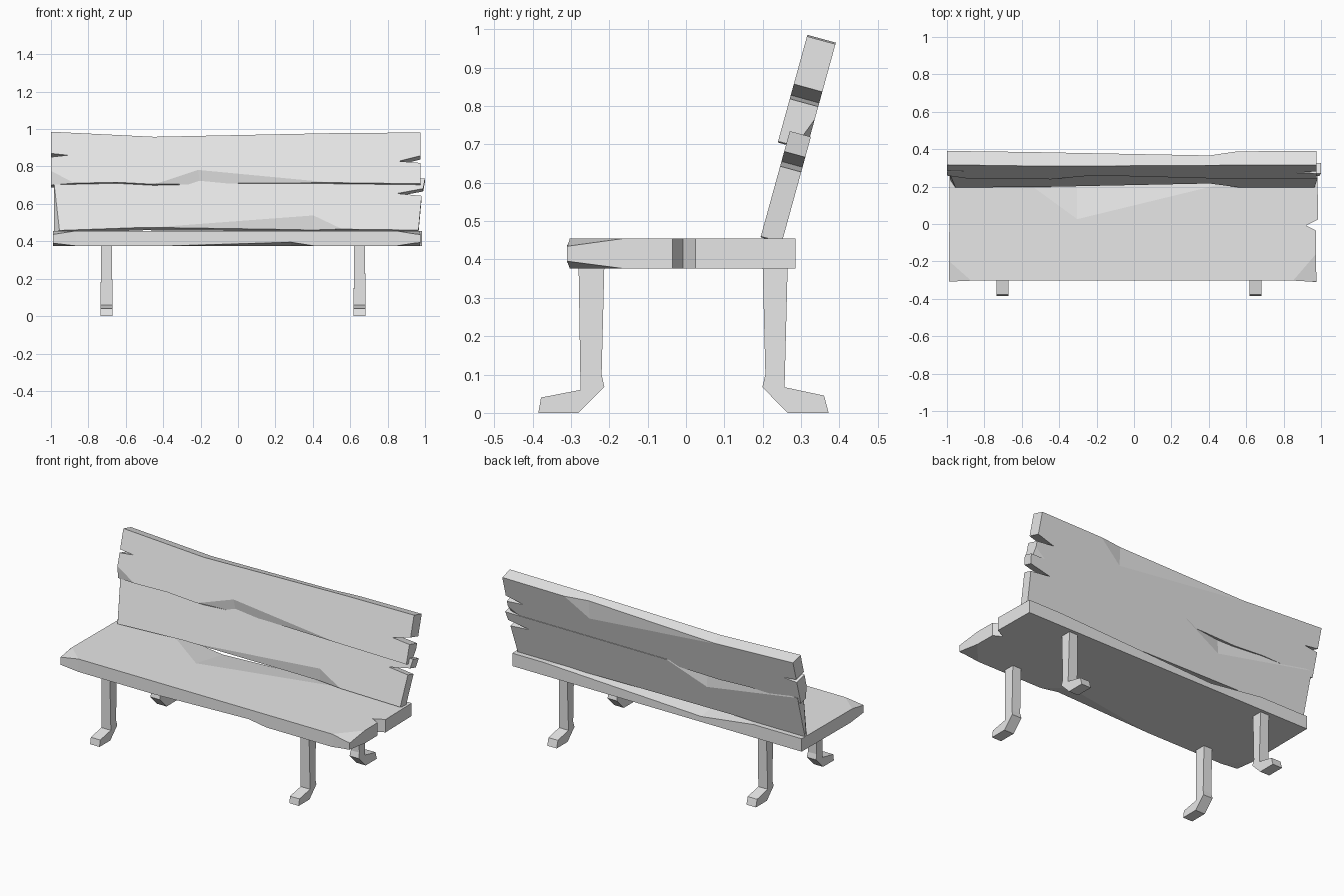
import bpy, bmesh, math
from mathutils import Vector

if "Cube" in bpy.data.objects:
    bpy.data.objects.remove(bpy.data.objects["Cube"])

grey = bpy.data.materials.new("light grey")
grey.diffuse_color = (0.8, 0.8, 0.8, 1)
grey.use_nodes = True
grey.node_tree.nodes["Principled BSDF"].inputs["Base Color"].default_value = grey.diffuse_color


def new_object(name, bm, loc=(0, 0, 0), tilt=0):
    bmesh.ops.recalc_face_normals(bm, faces=bm.faces)
    me = bpy.data.meshes.new(name)
    bm.to_mesh(me)
    bm.free()
    ob = bpy.data.objects.new(name, me)
    ob.location = loc
    ob.rotation_euler.x = tilt
    me.materials.append(grey)
    bpy.context.collection.objects.link(ob)
    return ob


def extrude(points, direction):
    bm = bmesh.new()
    face = bm.faces.new([bm.verts.new(p) for p in points])
    top = bmesh.ops.extrude_face_region(bm, geom=[face])["geom"]
    bmesh.ops.translate(bm, vec=direction,
                        verts=[v for v in top if isinstance(v, bmesh.types.BMVert)])
    return bm


def plank(name, outline, thick, loc, tilt, chips):
    """Outlined board, front face at local z=0, with splinters knocked off by hull cutters."""
    ob = new_object(name, extrude([(x, y, 0) for x, y in outline], (0, 0, -thick)), loc, tilt)
    for pts in chips:
        bm = bmesh.new()
        pts = [Vector(p) for p in pts]
        mid = sum(pts, Vector()) / len(pts)
        for p in pts:
            bm.verts.new(mid + (p - mid) * 1.02)
        bmesh.ops.convex_hull(bm, input=bm.verts)
        cutter = new_object("chip_cutter", bm, loc, tilt)
        cutter.hide_render = True
        mod = ob.modifiers.new("chip", 'BOOLEAN')
        mod.operation, mod.solver, mod.object = 'DIFFERENCE', 'EXACT', cutter
        bpy.context.view_layer.objects.active = ob
        bpy.ops.object.modifier_apply(modifier=mod.name)
        bpy.data.objects.remove(cutter)
    return ob


# Seat board with a notch in its right end
plank("seat",
      [(-.99, -.308), (-.87, -.303), (.86, -.303), (.975, -.31), (.972, -.035), (.92, -.008),
       (.985, .025), (.98, .285), (-.985, .285)],
      .079, (0, 0, .455), 0,
      [[(-.65, .285, 0), (.75, .285, 0), (-.3, .03, 0), (-.3, .285, -.045), (-.1, .33, .03)],
       [(.85, -.305, 0), (.975, -.16, 0), (.975, -.308, -.02), (1, -.34, .02)],
       [(-.87, -.305, 0), (-.988, -.2, 0), (-.99, -.308, -.018), (-1.02, -.34, .02)],
       [(.85, -.305, -.079), (.975, -.16, -.079), (.975, -.308, -.06), (1, -.34, -.1)],
       [(-.87, -.305, -.079), (-.988, -.18, -.079), (-.99, -.308, -.065), (-1.02, -.34, -.1)],
       [(-.35, -.303, -.079), (.4, -.303, -.079), (.28, -.303, -.06), (.28, -.2, -.079),
        (.1, -.34, -.1)]])

# Backrest boards, leaning back
LEAN = math.radians(90 - 15.4)
U, L = -.077, -.057      # back planes of the two boards
plank("upper_back_plank",
      [(-1, 0), (-.65, .008), (-.45, -.003), (0, .008), (.5, .006), (.975, 0),
       (.975, .115), (.86, .125), (.975, .155), (.975, .284), (.5, .28), (-.45, .26),
       (-1, .288), (-1, .168), (-.91, .158), (-1, .148)],
      -U, (0, .24, .708), LEAN,
      [[(-.43, 0, 0), (.5, .005, 0), (-.21, .075, 0), (-.2, .003, -.03), (0, -.03, .03)],
       [(.55, .281, U), (-.5, .263, U), (.4, .17, U), (.4, .278, U + .022), (.1, .31, U - .03)],
       [(.975, .08, U), (.85, 0, U), (.975, 0, U + .03), (1, -.03, U - .02)],
       [(-1, .07, 0), (-.87, 0, 0), (-1, 0, -.025), (-1.02, -.03, .02)]])
plank("lower_back_plank",
      [(-.985, -.003), (-.5, .015), (.2, .01), (.965, 0), (.982, .19), (.85, .203),
       (.99, .23), (1, .285), (-.985, .285)],
      -L, (0, .195, .46), LEAN,
      [[(-.985, .27, 0), (-.955, 0, 0), (-.985, 0, -.045), (-1.01, -.03, .03)],
       [(-.45, .014, 0), (.55, .006, 0), (.4, .08, 0), (.4, .008, -.025), (.2, -.03, .03)],
       [(-.1, .285, L), (-.97, .285, L), (-.35, .17, L), (-.35, .285, L + .04),
        (-.4, .32, L - .03)]])

# Legs with splayed feet
front = [(-.28, .38), (-.213, .38), (-.22, .1), (-.213, .068), (-.28, 0), (-.385, 0),
         (-.378, .04), (-.275, .06)]
rear = [(.2, .38), (.265, .38), (.257, .067), (.36, .045), (.372, 0), (.265, 0),
        (.199, .067), (.207, .1)]
for side, x in (("left", -.703), ("right", .65)):
    for end, prof in (("front", front), ("rear", rear)):
        bm = extrude([(-.032, y, z) for y, z in prof], (.064, 0, 0))
        for v in bm.verts:          # slimmer above the foot
            if v.co.z > .09:
                v.co.x *= .9
        new_object(f"{end}_leg_{side}", bm, (x, 0, 0))
